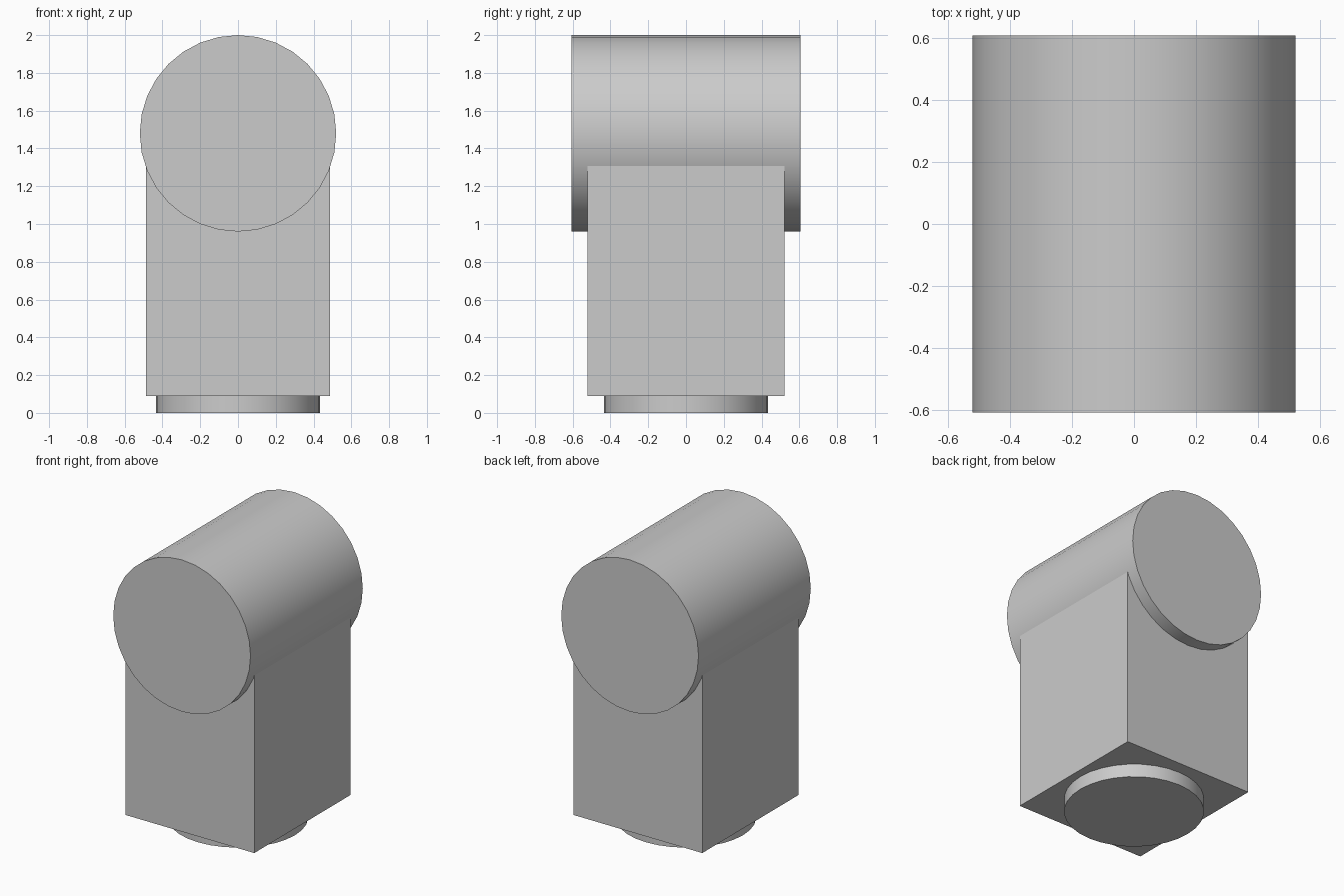
import bpy
import math

old = bpy.data.objects.get("Cube")
if old:
    bpy.data.objects.remove(old, do_unlink=True)

grey = bpy.data.materials.new("light grey")
grey.use_nodes = True
colour = (0.6, 0.6, 0.6, 1.0)
grey.diffuse_color = colour
grey.node_tree.nodes["Principled BSDF"].inputs["Base Color"].default_value = colour


def finish(name):
    ob = bpy.context.object
    ob.name = name
    ob.data.materials.append(grey)
    return ob


def cylinder(name, radius, depth, location, rotation=(0, 0, 0)):
    bpy.ops.mesh.primitive_cylinder_add(
        vertices=32, radius=radius, depth=depth, location=location, rotation=rotation)
    ob = finish(name)
    bpy.ops.object.shade_smooth_by_angle(angle=math.radians(30))
    return ob


# Round foot under the body
cylinder("round_foot", 0.434, 0.1, (0, 0, 0.05))

# Square column, its top hidden inside the barrel
bottom, top = 0.09, 1.48
bpy.ops.mesh.primitive_cube_add(size=1, location=(0, 0, (bottom + top) / 2))
column = finish("column")
column.scale = (0.976, 1.042, top - bottom)

# Horizontal barrel lying front to back across the column
cylinder("barrel", 0.52, 1.214, (0, 0, 1.48), (math.pi / 2, 0, 0))
